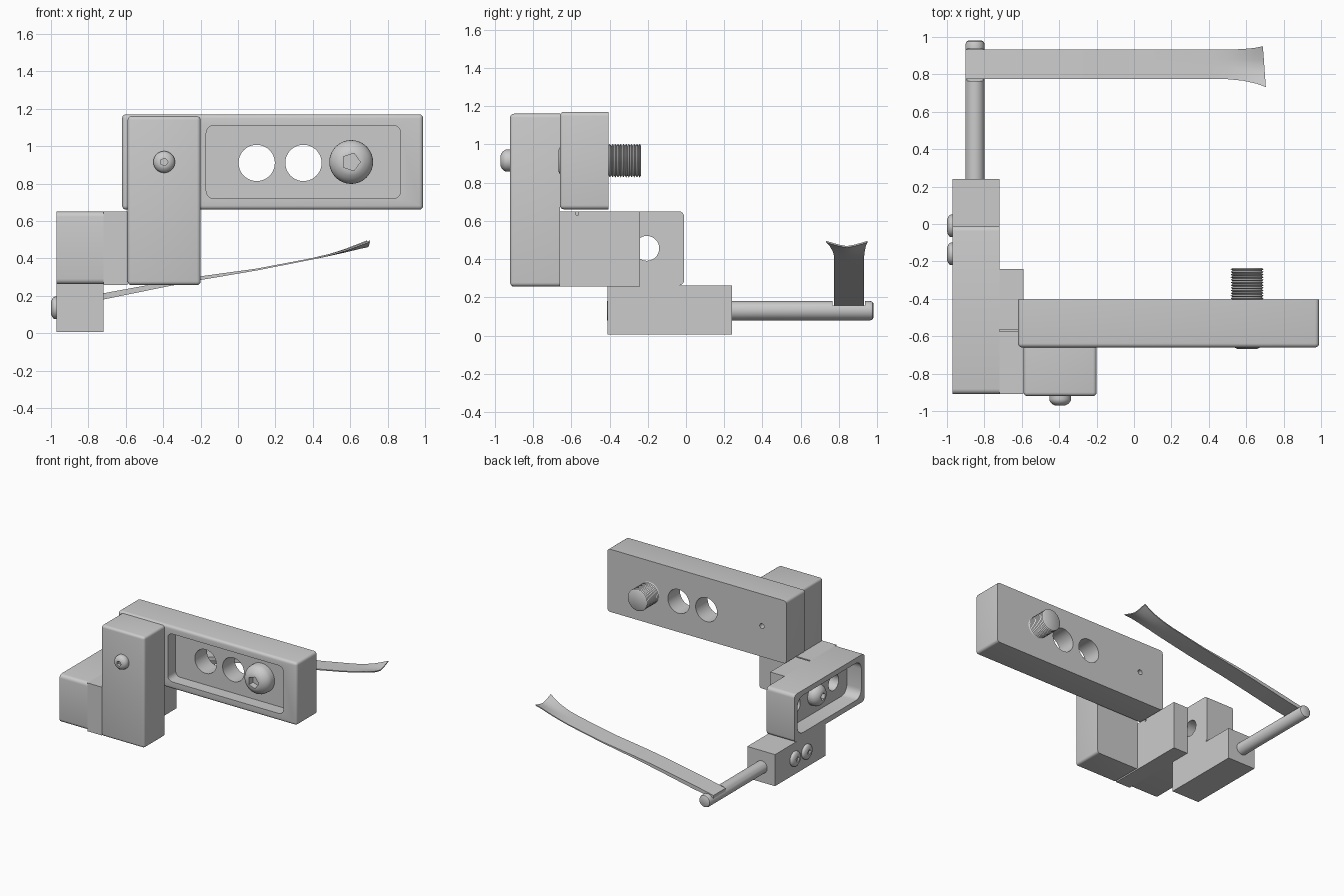
import bpy, bmesh, math
from mathutils import Vector, Matrix

if "Cube" in bpy.data.objects:
    bpy.data.objects.remove(bpy.data.objects["Cube"])


def finish(name, bm, smooth=True):
    bmesh.ops.recalc_face_normals(bm, faces=bm.faces[:])
    me = bpy.data.meshes.new(name)
    bm.to_mesh(me)
    bm.free()
    ob = bpy.data.objects.new(name, me)
    bpy.context.collection.objects.link(ob)
    if smooth:
        bpy.ops.object.select_all(action='DESELECT')
        ob.select_set(True)
        bpy.context.view_layer.objects.active = ob
        bpy.ops.object.shade_smooth_by_angle(angle=math.radians(35))
    return ob


def box(name, lo, hi, r=0, keep=None, seg=4):
    """Box from corner to corner; edges accepted by keep(mid, direction) are rounded."""
    lo, hi = Vector(lo), Vector(hi)
    bm = bmesh.new()
    bmesh.ops.create_cube(bm, size=1)
    for v in bm.verts:
        v.co = Vector(((lo + hi) / 2)[i] + v.co[i] * (hi - lo)[i] for i in range(3))
    if r:
        edges = [e for e in bm.edges if keep is None or keep(
            (e.verts[0].co + e.verts[1].co) / 2, (e.verts[1].co - e.verts[0].co).normalized())]
        bmesh.ops.bevel(bm, geom=edges, offset=r, segments=seg, profile=0.5, affect='EDGES')
    return finish(name, bm)


def lathe(name, profile, pos, axis, n=40):
    """Closed (radius, height) profile turned about an axis through pos."""
    bm = bmesh.new()
    rings = []
    for r, h in profile:
        rings.append([bm.verts.new((r * math.cos(2 * math.pi * i / n), r * math.sin(2 * math.pi * i / n), h))
                      for i in range(n)])
    for a, b in zip(rings, rings[1:]):
        for i in range(n):
            bm.faces.new((a[i], a[(i + 1) % n], b[(i + 1) % n], b[i]))
    bm.faces.new(rings[0][::-1])
    bm.faces.new(rings[-1])
    rot = Vector((0, 0, 1)).rotation_difference(Vector(axis)).to_matrix().to_4x4()
    bmesh.ops.transform(bm, matrix=Matrix.Translation(pos) @ rot, verts=bm.verts)
    return finish(name, bm)


def cut(ob, *cutters):
    for c in cutters:
        m = ob.modifiers.new('cut', 'BOOLEAN')
        m.operation, m.solver, m.object = 'DIFFERENCE', 'EXACT', c
        bpy.context.view_layer.objects.active = ob
        bpy.ops.object.modifier_apply(modifier=m.name)
        bpy.data.objects.remove(c)
    bpy.ops.object.select_all(action='DESELECT')
    ob.select_set(True)
    bpy.context.view_layer.objects.active = ob
    bpy.ops.object.shade_smooth_by_angle(angle=math.radians(35))


def rod_cut(pos, axis, r, length, n=40):
    return lathe('cutter', [(r, 0), (r, length)], pos, axis, n)


def bolt(name, pos, axis, head_r, head_h, shank_r, length, thread=0):
    """Button-head bolt with a five-sided socket; pos is under the head."""
    prof = []
    if thread:
        turns = 12
        prof.append((shank_r * 0.88, -length))
        for i in range(turns):
            z = -length + thread * (i + 0.5) / turns
            prof += [(shank_r, z), (shank_r * 0.88, z + thread * 0.5 / turns)]
    else:
        prof.append((shank_r, -length))
    prof += [(shank_r, -length + thread + 0.005), (shank_r, 0), (head_r, 0), (head_r, head_h * 0.3)]
    for i in range(1, 7):
        a = i / 6 * math.radians(62)
        prof.append((head_r * math.cos(a), head_h * (0.3 + 0.7 * math.sin(a) / math.sin(math.radians(62)))))
    b = lathe(name, prof, pos, axis)
    top = Vector(pos) + Vector(axis) * head_h * 0.5
    cut(b, rod_cut(top, axis, head_r * 0.42 if thread else head_r * 0.36, head_h, 5))


FRONT, LEFT = (0, -1, 0), (-1, 0, 0)

# Long top arm: recess, two open holes, bolt hole, small hole at the back
arm = box('top_arm', (-.62, -.66, .66), (.99, -.405, 1.17), .022, lambda m, d: m.y < -.41)
cut(arm, box('cutter', (-.17, -.8, .72), (.87, -.56, 1.11), .04, lambda m, d: abs(d.y) > .9),
    *[rod_cut((x, -.3, .91), FRONT, .097, .5) for x in (.10, .35)],
    rod_cut((-.4, -.3, .91), FRONT, .02, .2, 20))
bolt('arm_bolt', (.605, -.56, .915), FRONT, .117, .107, .088, .325, .17)

# Upright block fastened to the front of the arm
box('upright_block', (-.59, -.92, .257), (-.20, -.66, 1.16), .02, lambda m, d: m.y < -.67)
bolt('upright_bolt', (-.395, -.92, .915), FRONT, .058, .05, .03, .1)

# Side plate: pocket open to the left, holes and bolt in its floor
plate = box('side_plate', (-.97, -.91, .262), (-.72, -.01, .65), .028, lambda m, d: abs(d.x) > .9)
cut(plate, box('cutter', (-1.1, -.87, .305), (-.84, -.05, .608), .07, lambda m, d: abs(d.x) > .9, 6),
    *[rod_cut((-.6, y, .456), LEFT, .065, .4) for y in (-.205, -.70)])
bolt('plate_bolt', (-.84, -.45, .456), LEFT, .085, .08, .06, .2)

# Spacer block between side plate and upright, with a thin slit on top
spacer = box('spacer_block', (-.72, -.91, .257), (-.59, -.24, .65))
cut(spacer, box('cutter', (-.73, -.575, .63), (-.58, -.563, .7)))

# Lower block that clamps the rod
lower = box('rod_clamp', (-.97, -.41, .005), (-.72, .24, .262))
for y in (-.01, -.16):
    bolt('clamp_bolt', (-.97, y, .135), LEFT, .06, .03, .03, .06)

# Rod with a seat for the lever
c = (-.85, 0, .13)
rod = lathe('rod', [(.05, -.412), (.05, .965), (.046, .975), (.036, .981)], c, (0, 1, 0))
cut(rod, box('cutter', (-1, .765, .157), (-.7, .937, .3)))

# Thin lever rising to a flared, dished tip: x, bottom z, thickness, y low, y high, edge lift
stations = [(-.90, .15, .025, .775, .932, 0), (-.72, .18, .033, .775, .932, 0),
            (-.40, .245, .027, .775, .932, 0), (-.20, .284, .02, .775, .932, 0),
            (.10, .335, .01, .775, .932, 0), (.40, .394, .008, .775, .932, 0),
            (.50, .415, .008, .774, .932, .003), (.58, .433, .008, .766, .935, .01),
            (.65, .450, .008, .75, .941, .02), (.697, .460, .008, .732, .95, .028)]
bm = bmesh.new()
rings = []
for x, z, t, y0, y1, lift in stations:
    row = []
    for i in range(7):
        u = i / 3 - 1
        skew = -.008 * u * max(0, x - .4) / .3
        row.append(Vector((x + skew, (y0 + y1) / 2 + u * (y1 - y0) / 2, z + lift * abs(u) ** 1.3)))
    up = Vector((0, 0, t))
    rings.append([bm.verts.new(p) for p in row] + [bm.verts.new(p + up) for p in reversed(row)])
for a, b in zip(rings, rings[1:]):
    for i in range(14):
        bm.faces.new((a[i], a[(i + 1) % 14], b[(i + 1) % 14], b[i]))
for r in (rings[0], rings[-1]):
    for i in range(6):
        bm.faces.new((r[i], r[i + 1], r[12 - i], r[13 - i]))
finish('lever', bm)
